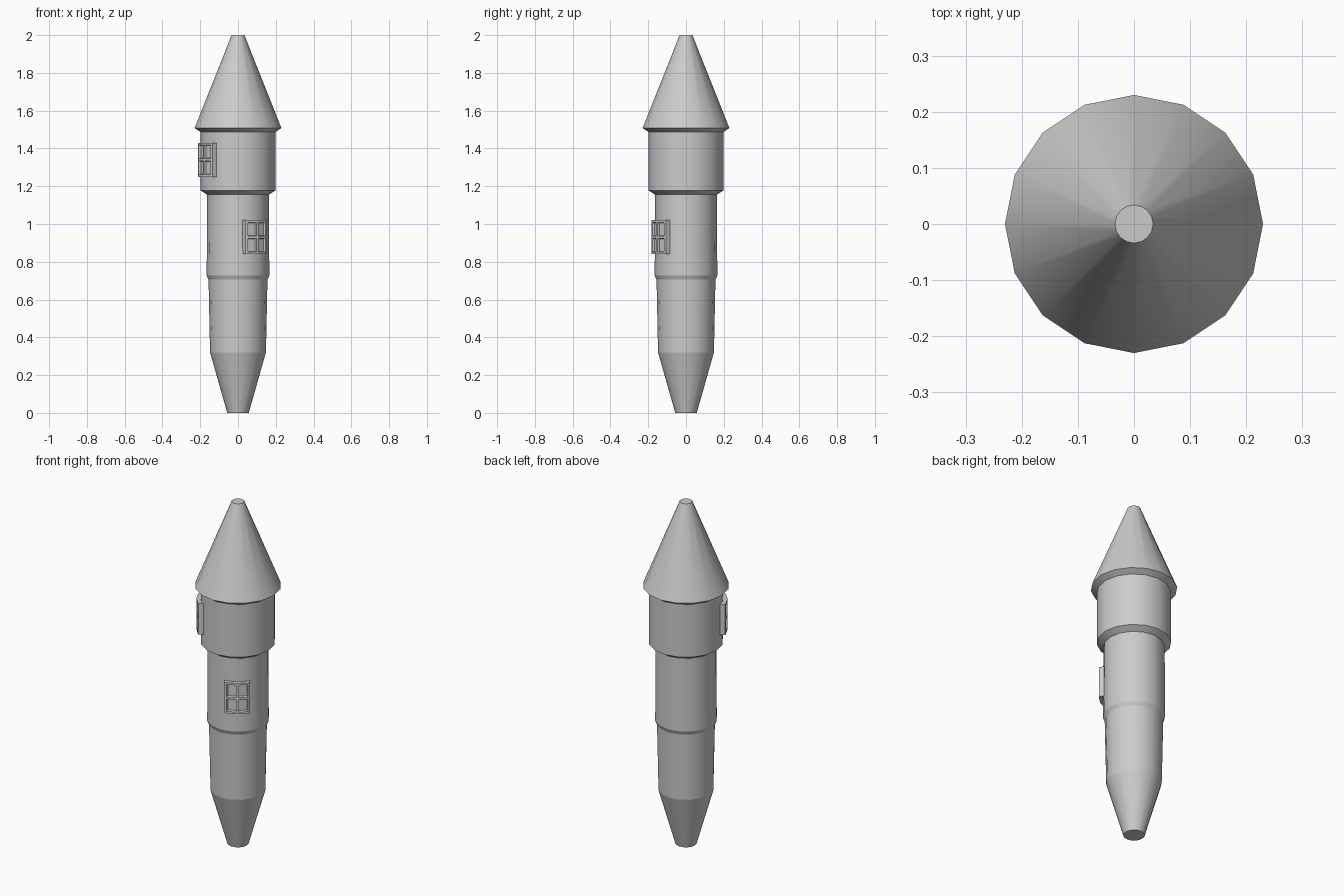
import bpy, bmesh, math
from mathutils import Vector

if "Cube" in bpy.data.objects:
    bpy.data.objects.remove(bpy.data.objects["Cube"])

SIDES = 16


def finish(bm, name):
    bmesh.ops.recalc_face_normals(bm, faces=bm.faces)
    mesh = bpy.data.meshes.new(name)
    bm.to_mesh(mesh)
    bm.free()
    obj = bpy.data.objects.new(name, mesh)
    bpy.context.collection.objects.link(obj)
    return obj


def lathe(name, profile, cap_bottom=False, cap_top=False):
    """Revolve (radius, z) points; smooth around, sharp at every ring."""
    bm = bmesh.new()
    rings = []
    for r, z in profile:
        rings.append([bm.verts.new((r * math.cos(2 * math.pi * i / SIDES),
                                    r * math.sin(2 * math.pi * i / SIDES), z))
                      for i in range(SIDES)])
    for a, b in zip(rings, rings[1:]):
        for i in range(SIDES):
            j = (i + 1) % SIDES
            bm.faces.new((a[i], a[j], b[j], b[i])).smooth = True
    for ring in rings:
        for i in range(SIDES):
            bm.edges.get((ring[i], ring[(i + 1) % SIDES])).smooth = False
    if cap_bottom:
        bm.faces.new(rings[0][::-1])
    if cap_top:
        bm.faces.new(rings[-1])
    return finish(bm, name)


def window(name, azimuth, radius, z_mid):
    """Curved four-pane window that wraps around the body."""
    a = math.radians(azimuth)
    n = Vector((math.cos(a), math.sin(a), 0))
    t = Vector((-math.sin(a), math.cos(a), 0))
    w, h, bar = 0.068, 0.09, 0.012
    us = [-w, -w + bar, -bar / 2, bar / 2, w - bar, w]
    vs = [-h, -h + bar, -bar / 2, bar / 2, h - bar, h]
    bm = bmesh.new()
    grid = [[bm.verts.new(n * math.sqrt(radius ** 2 - u * u) + t * u
                          + Vector((0, 0, z_mid + v))) for u in us] for v in vs]
    panes = []
    for r in range(5):
        for c in range(5):
            f = bm.faces.new((grid[r][c], grid[r][c + 1],
                              grid[r + 1][c + 1], grid[r + 1][c]))
            if r in (1, 3) and c in (1, 3):
                panes.append(f)
    bm.normal_update()
    # side walls running back into the body
    rim = [e for e in bm.edges if e.is_boundary]
    ext = bmesh.ops.extrude_edge_only(bm, edges=rim)
    for v in ext["geom"]:
        if isinstance(v, bmesh.types.BMVert):
            v.co -= n * 0.034
    # recessed panes with sloped edges
    bmesh.ops.inset_individual(bm, faces=panes, thickness=0.005, depth=-0.012)
    return finish(bm, name)


# Stepped body, narrow at the foot
lathe("body", [(0.057, 0), (0.148, 0.32), (0.156, 0.705), (0.166, 0.728),
               (0.163, 1.155), (0.198, 1.178), (0.198, 1.49)], cap_bottom=True)

# Cone with an undercut rim and blunt tip
lathe("nose_cone", [(0.195, 1.485), (0.23, 1.508), (0.034, 2.0)], cap_top=True)

# Windows
window("lower_window", -56.25, 0.186, 0.93)
window("upper_window", -146.25, 0.220, 1.34)
